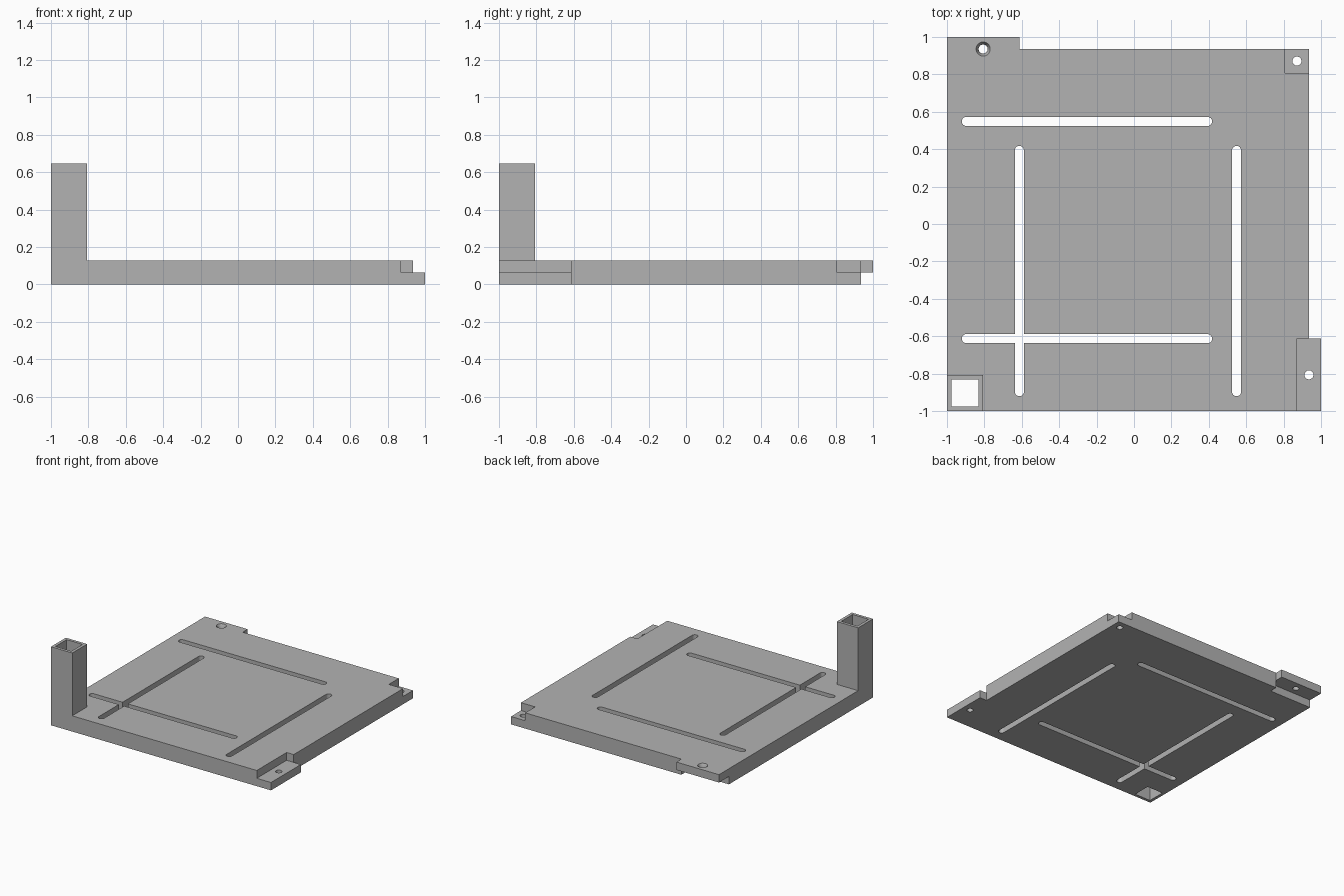
import bpy
import bmesh
from math import cos, sin, pi, radians

cube = bpy.data.objects.get("Cube")
if cube:
    bpy.data.objects.remove(cube, do_unlink=True)

U = 2 / 31          # layout module: the plate fits a 31 x 31 grid
OVER = 1            # how far cutters overshoot the body
R = 0.375           # radius of slots and screw holes

grey = bpy.data.materials.new("plain grey")
grey.use_nodes = True
colour = (0.45, 0.45, 0.45, 1)
grey.diffuse_color = colour
grey.node_tree.nodes["Principled BSDF"].inputs["Base Color"].default_value = colour


def place(x, y, z):
    return (x * U - 1, y * U - 1, z * U)


def loft(name, bottom, top, z0, z1):
    """Solid between two outlines with equal point counts, in grid modules."""
    bm = bmesh.new()
    low = [bm.verts.new(place(x, y, z0)) for x, y in bottom]
    high = [bm.verts.new(place(x, y, z1)) for x, y in top]
    bm.faces.new(low[::-1])
    bm.faces.new(high)
    n = len(low)
    for i in range(n):
        j = (i + 1) % n
        bm.faces.new((low[i], low[j], high[j], high[i]))
    mesh = bpy.data.meshes.new(name)
    bm.to_mesh(mesh)
    bm.free()
    mesh.materials.append(grey)
    obj = bpy.data.objects.new(name, mesh)
    bpy.context.collection.objects.link(obj)
    return obj


def box(name, x0, x1, y0, y1, z0, z1):
    outline = [(x0, y0), (x1, y0), (x1, y1), (x0, y1)]
    return loft(name, outline, outline, z0, z1)


def capsule(x0, y0, x1, y1, r=R, steps=12):
    """Rounded slot outline; a circle when both ends coincide."""
    start = 0 if y1 > y0 else -pi / 2
    pts = []
    for cx, cy, a in ((x1, y1, start), (x0, y0, start + pi)):
        last = steps if (x0, y0) != (x1, y1) else steps - 1
        pts += [(cx + r * cos(a + pi * i / steps), cy + r * sin(a + pi * i / steps))
                for i in range(last + 1)]
    return pts


def combine(target, tool, operation):
    mod = target.modifiers.new(operation.lower(), 'BOOLEAN')
    mod.operation = operation
    mod.solver = 'EXACT'
    mod.object = tool
    bpy.context.view_layer.objects.active = target
    bpy.ops.object.modifier_apply(modifier=mod.name)
    bpy.data.objects.remove(tool, do_unlink=True)


def cut_outline(target, outline):
    combine(target, loft("cutter", outline, outline, -OVER, 3), 'DIFFERENCE')


# Base plate with the hollow corner post
plate = box("base_plate_with_post", 0, 31, 0, 31, 0, 2)
combine(plate, box("corner_post", 0, 3, 0, 3, 0, 10), 'UNION')

# Edge trims, half-lap tabs and the stepped corner
for limits in (
    (30, 32, 6, 32, -OVER, 3),          # side edge
    (6, 32, 30, 32, -OVER, 3),          # back edge
    (29, 32, -OVER, 6, 1, 3),           # lower side tab
    (-OVER, 6, 29, 32, -OVER, 1),       # upper back tab
    (28, 32, 28, 32, 1, 3),             # corner ledge
    (R, 3 - R, R, 3 - R, -OVER, 11),    # post bore
):
    combine(plate, box("cutter", *limits), 'DIFFERENCE')

# Long slots, two each way
near, far = 1.6, 21.6
for c in (6, 24):
    cut_outline(plate, capsule(near, c, far, c))
    cut_outline(plate, capsule(c, near, c, far))

# Screw holes, one countersunk
for x, y in ((3, 30), (30, 3), (29, 29)):
    cut_outline(plate, capsule(x, y, x, y))
sink = loft("cutter", capsule(3, 30, 3, 30, R), capsule(3, 30, 3, 30, 0.6),
            1.6, 2.02)
combine(plate, sink, 'DIFFERENCE')

# Smooth the round walls, keep the corners sharp
bpy.ops.object.select_all(action='DESELECT')
plate.select_set(True)
bpy.context.view_layer.objects.active = plate
bpy.ops.object.shade_smooth_by_angle(angle=radians(30))
